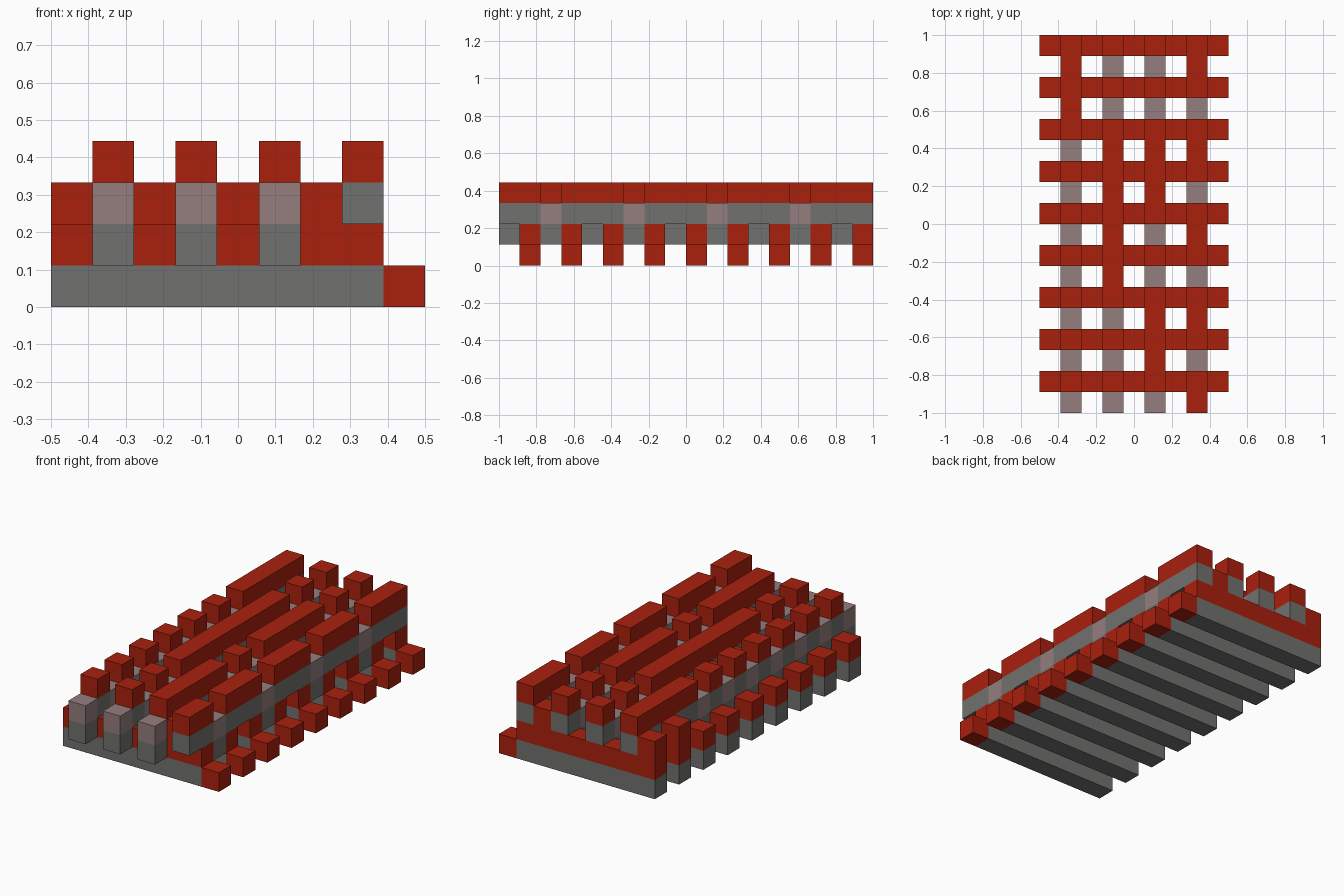
import bpy
import bmesh
from mathutils import Matrix, Vector

cube = bpy.data.objects.get("Cube")
if cube:
    bpy.data.objects.remove(cube, do_unlink=True)

UNIT = 1 / 9            # edge of one block
COLS, ROWS = 9, 18      # blocks along x and y


def material(name, rgb):
    mat = bpy.data.materials.new(name)
    mat.use_nodes = True
    color = (*rgb, 1)
    mat.diffuse_color = color
    mat.node_tree.nodes["Principled BSDF"].inputs["Base Color"].default_value = color
    return mat


RED = material("wire red", (0.40, 0.015, 0.004))
GREY = material("stone grey", (0.165, 0.165, 0.16))
PINK = material("dusty pink", (0.30, 0.21, 0.21))


def blocks(name, mat, boxes):
    """One object made of boxes, each (corner, size) in block units."""
    bm = bmesh.new()
    for corner, size in boxes:
        corner, size = Vector(corner), Vector(size)
        middle = corner + size / 2 - Vector((COLS / 2, ROWS / 2, 0))
        bmesh.ops.create_cube(bm, size=1, matrix=Matrix.Translation(middle * UNIT)
                              @ Matrix.Diagonal((*(size * UNIT), 1)))
    mesh = bpy.data.meshes.new(name)
    bm.to_mesh(mesh)
    bm.free()
    mesh.materials.append(mat)
    obj = bpy.data.objects.new(name, mesh)
    bpy.context.collection.objects.link(obj)


def bit_set(row, bit):
    """Each pair of rows stands for a number counted from one at the front."""
    return (row // 2 + 1) >> bit & 1


# Nine cross beams with a wire on top and a stub at the left end
rows = range(1, ROWS, 2)
blocks("cross_beams", GREY, [((0, y, 0), (8, 1, 1)) for y in rows])
blocks("cross_wires", RED, [((0, y, 1), (8, 1, 1)) for y in rows])
blocks("end_stubs", RED, [((8, y, 0), (1, 1, 1)) for y in rows])

# Four lengthwise lines, broken by low pink links where the bit is zero
for bit in range(4):
    x = 7 - 2 * bit
    low = [y for y in range(0, ROWS, 2) if not bit_set(y, bit)]
    edges = [-1] + low + [ROWS]
    runs = [(a + 1, b - a - 1) for a, b in zip(edges, edges[1:]) if b - a > 1]
    label = f"line_{bit + 1}"
    blocks(label + "_base", GREY, [((x, y, 2), (1, n, 1)) for y, n in runs])
    blocks(label + "_wire", RED, [((x, y, 3), (1, n, 1)) for y, n in runs])
    blocks(label + "_links", PINK, [((x, y, 2), (1, 1, 1)) for y in low])
    blocks(label + "_link_supports", GREY, [((x, y, 1), (1, 1, 1)) for y in low])
    # Red posts beside the line where the bit is one
    blocks(label + "_posts", RED,
           [((x - 1, y, 2), (1, 1, 1)) for y in rows if bit_set(y, bit)])
